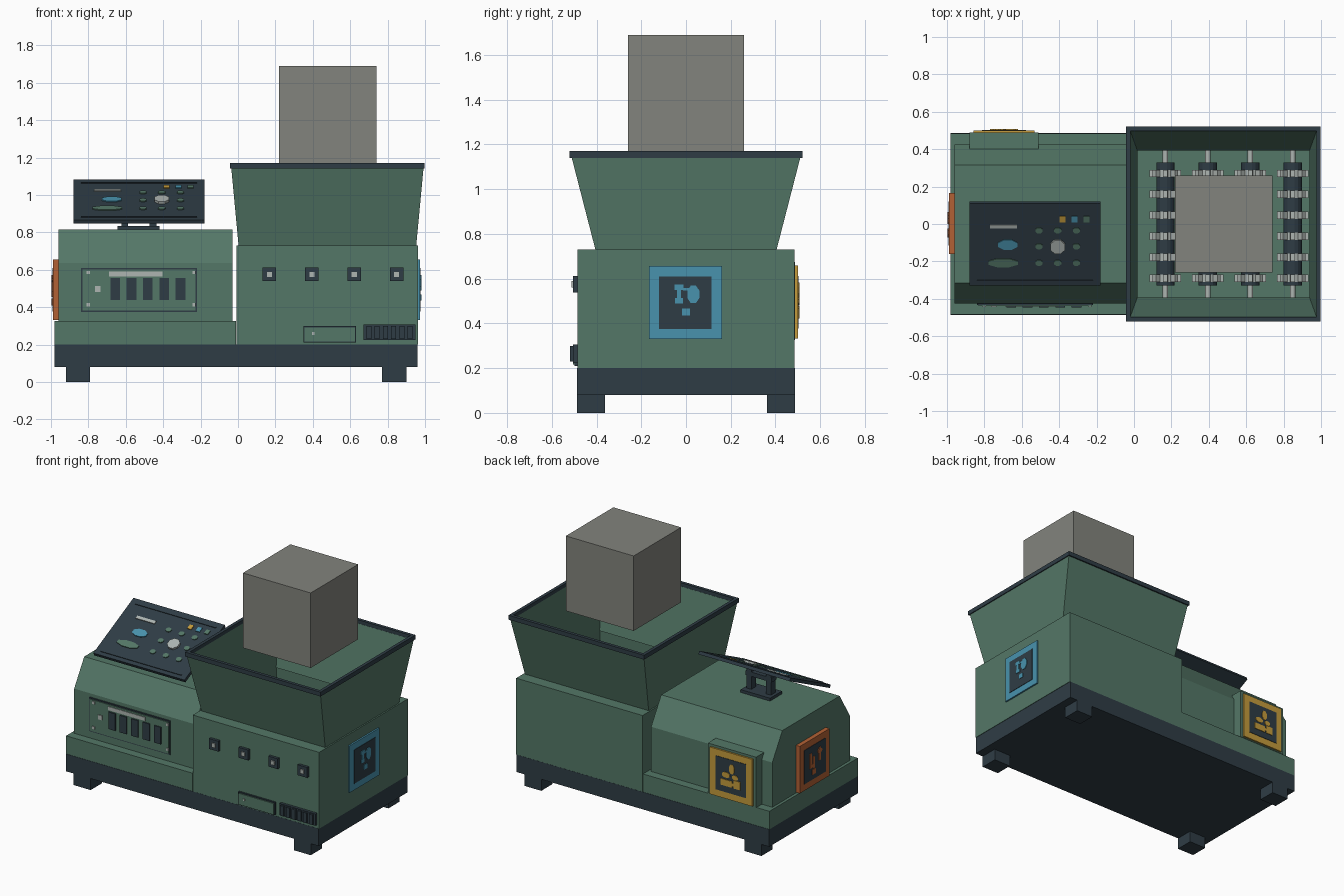
import bpy, bmesh, math
from mathutils import Matrix, Vector

if "Cube" in bpy.data.objects:
    bpy.data.objects.remove(bpy.data.objects["Cube"], do_unlink=True)


def material(name, r, g, b):
    m = bpy.data.materials.new(name)
    m.use_nodes = True
    m.diffuse_color = (r, g, b, 1)
    bsdf = next(n for n in m.node_tree.nodes if n.type == 'BSDF_PRINCIPLED')
    bsdf.inputs["Base Color"].default_value = (r, g, b, 1)
    bsdf.inputs["Roughness"].default_value = 0.7
    return m


GREEN = material("machine green", 0.088, 0.185, 0.135)
DARK = material("dark slate", 0.028, 0.046, 0.060)
STONE = material("stone grey", 0.225, 0.23, 0.205)
STEEL = material("light steel", 0.42, 0.46, 0.44)
BLUE = material("signal blue", 0.065, 0.29, 0.42)
YELLOW = material("signal yellow", 0.56, 0.33, 0.045)
ORANGE = material("signal orange", 0.45, 0.12, 0.035)


def finish(name, bm, mat, M=None):
    bmesh.ops.recalc_face_normals(bm, faces=bm.faces)
    if M is not None:
        bm.transform(M)
    me = bpy.data.meshes.new(name)
    bm.to_mesh(me)
    bm.free()
    me.materials.append(mat)
    ob = bpy.data.objects.new(name, me)
    bpy.context.collection.objects.link(ob)
    return ob


def box(name, x0, x1, y0, y1, z0, z1, mat, M=None):
    bm = bmesh.new()
    bmesh.ops.create_cube(bm, size=1)
    for v in bm.verts:
        v.co = Vector(((x0 + x1) / 2 + v.co.x * (x1 - x0),
                       (y0 + y1) / 2 + v.co.y * (y1 - y0),
                       (z0 + z1) / 2 + v.co.z * (z1 - z0)))
    return finish(name, bm, mat, M)


def prism(name, pts, w0, w1, mat, M):
    """Extrude a 2D outline (u, v) along w, then place it with M."""
    bm = bmesh.new()
    a = [bm.verts.new((u, v, w0)) for u, v in pts]
    b = [bm.verts.new((u, v, w1)) for u, v in pts]
    bm.faces.new(a)
    bm.faces.new(b)
    n = len(pts)
    for i in range(n):
        bm.faces.new((a[i], a[(i + 1) % n], b[(i + 1) % n], b[i]))
    return finish(name, bm, mat, M)


def loft(name, rings, mat, close=False):
    """Bridge rectangles (half x, half y, z) centred on the hopper axis."""
    bm = bmesh.new()
    loops = [[bm.verts.new((HX + sx * hx, sy * hy, z))
              for sx, sy in ((-1, -1), (1, -1), (1, 1), (-1, 1))] for hx, hy, z in rings]
    pairs = list(zip(loops, loops[1:])) + ([(loops[-1], loops[0])] if close else [])
    for a, b in pairs:
        for i in range(4):
            j = (i + 1) % 4
            bm.faces.new((a[i], a[j], b[j], b[i]))
    if not close:
        bm.faces.new(loops[0])
        bm.faces.new(loops[-1])
    return finish(name, bm, mat)


def disc(cx, cy, rx, ry, n=8):
    return [(cx + rx * math.cos(2 * math.pi * (i + .5) / n),
             cy + ry * math.sin(2 * math.pi * (i + .5) / n)) for i in range(n)]


def frame(origin, u, v):
    """Matrix with u to the right, v up and w outward."""
    u, v = Vector(u), Vector(v)
    w = u.cross(v)
    return Matrix.Translation(origin) @ Matrix((u, v, w)).transposed().to_4x4()


HX = 0.478  # hopper axis

# Base, feet and lower housing
box("base", -0.98, 0.96, -0.487, 0.487, 0.08, 0.20, DARK)
for x in (-0.855, 0.835):
    for y in (-0.425, 0.425):
        box("foot", x - 0.065, x + 0.065, y - 0.062, y + 0.062, 0, 0.08, DARK)
box("motor_plinth", -0.98, -0.01, -0.485, 0.485, 0.20, 0.325, GREEN)

# Motor hood with sloped shoulders
hood = [(-0.425, 0.325), (0.425, 0.325), (0.425, 0.635), (0.315, 0.815),
        (-0.315, 0.815), (-0.425, 0.635)]
prism("motor_hood", hood, -0.96, -0.03, GREEN, frame((0, 0, 0), (0, 1, 0), (0, 0, 1)))

# Cutting chamber, hopper and rim
loft("chamber_body", [(0.485, 0.486, 0.20), (0.485, 0.486, 0.73),
                      (0.462, 0.40, 0.73), (0.462, 0.40, 0.47)], GREEN)
loft("hopper", [(0.475, 0.405, 0.73), (0.514, 0.512, 1.145),
                (0.498, 0.497, 1.145), (0.460, 0.392, 0.73)], GREEN, True)
loft("hopper_rim", [(0.52, 0.52, 1.14), (0.52, 0.52, 1.17),
                    (0.498, 0.498, 1.17), (0.498, 0.498, 1.14)], DARK, True)
box("block", 0.22, 0.74, -0.26, 0.26, 1.17, 1.69, STONE)

# Shredder shafts, cutters and front bearing caps
gear = []
for i in range(8):
    for k, r in ((-.32, .055), (-.18, .085), (.18, .085), (.32, .055)):
        a = 2 * math.pi * (i + k) / 8
        gear.append((r * math.cos(a), r * math.sin(a)))
for x in (0.168, 0.395, 0.622, 0.848):
    M = frame((x, 0, 0.575), (1, 0, 0), (0, 0, 1))
    prism("shaft", disc(0, 0, .015, .015, 12), -0.40, 0.40, STEEL, M)
    prism("shaft_sleeve", disc(0, 0, .05, .05, 16), -0.33, 0.33, DARK, M)
    for i in range(6):
        w = 0.01 + (i - 2.5) * 0.112
        prism("cutter", gear, w - .02, w + .02, STEEL, M)
    box("bearing_cap", -.036, .036, -.036, .036, .48, .505, DARK, M)
    box("bearing_bolt", -.014, .014, -.014, .014, .505, .513, STEEL, M)

# Front drawer and vent
box("drawer_frame", 0.35, 0.632, -0.498, -0.48, 0.21, 0.298, DARK)
box("drawer", 0.356, 0.626, -0.505, -0.48, 0.216, 0.292, GREEN)
box("drawer_knob", 0.395, 0.409, -0.511, -0.50, 0.252, 0.266, STEEL)
box("vent", 0.672, 0.948, -0.505, -0.48, 0.224, 0.306, DARK)
for i in range(6):
    x = 0.70 + i * 0.044
    box("vent_slat", x - .013, x + .013, -0.518, -0.50, 0.23, 0.30, DARK)

# Switch plate on the hood
box("switch_plate_edge", -0.84, -0.22, -0.432, -0.42, 0.375, 0.61, DARK)
box("switch_plate", -0.832, -0.228, -0.438, -0.42, 0.383, 0.602, GREEN)
box("switch_label", -0.69, -0.405, -0.442, -0.43, 0.565, 0.59, STEEL)
box("plate_button", -0.765, -0.735, -0.444, -0.43, 0.482, 0.512, STEEL)
for i in range(5):
    x = -0.657 + i * 0.0875
    box("switch", x - .026, x + .026, -0.446, -0.43, 0.437, 0.555, DARK)
for x in (-0.80, -0.235):
    for z in (0.412, 0.585):
        box("plate_screw", x - .009, x + .009, -0.443, -0.43, z - .009, z + .009, STEEL)

# Console stand and tilted console
box("stand_foot", -0.645, -0.42, -0.13, 0.0, 0.813, 0.835, DARK)
for x in (-0.605, -0.455):
    box("stand_post", x - .018, x + .018, -0.09, -0.04, 0.83, 0.97, DARK)
box("stand_bracket", -0.63, -0.43, -0.09, -0.04, 0.925, 0.955, DARK)
t = math.radians(26)
P = frame((-0.53, -0.105, 0.965), (1, 0, 0), (0, math.cos(t), math.sin(t)))
box("console", -.35, .35, -.245, .245, -.012, .010, DARK, P)
for v in (-.215, .205):
    box("console_trim", -.31, .31, v - .004, v + .004, .01, .015, DARK, P)
F0, F1 = .009, .016
box("console_label", -.24, -.095, .098, .12, F0, F1, STEEL, P)
prism("console_display", disc(-.145, 0, .057, .031), F0, F1, BLUE, P)
prism("console_bar", disc(-.17, -.108, .085, .027), F0, F1, GREEN, P)
prism("console_dial", disc(.122, -.01, .043, .043), F0, F1 + .008, STEEL, P)
for i, m in enumerate((YELLOW, BLUE, GREEN)):
    x = .148 + i * .064
    box("status_light", x - .015, x + .015, .135, .169, F0, F1, m, P)
for x in (.022, .122, .222):
    for v in (.085, -.01, -.108):
        if (x, v) != (.122, -.01):
            prism("console_button", disc(x, v, .021, .018), F0, F1, GREEN, P)


# Square sign: coloured border, dark field, coloured symbol
def sign(name, M, mat, depth, shapes):
    h, k = .163, .117
    box(name + "_border", -h, h, -h, h, -.01, depth, mat, M)
    box(name + "_field", -k, k, -k, k, depth - .002, depth + .003, DARK, M)
    for u, v, a, b, n in shapes:
        prism(name + "_symbol", disc(u, v, a, b, n) if n > 4 else
              [(u - a, v - b), (u + a, v - b), (u + a, v + b), (u - a, v + b)],
              depth, depth + .007, mat, M)


sign("blue_sign", frame((0.96, -0.003, 0.493), (0, 1, 0), (0, 0, 1)), BLUE, .014,
     [(-.028, .068, .02, .012, 4), (-.028, .04, .009, .03, 4), (-.028, .008, .018, .012, 4),
      (.036, .037, .029, .043, 8), (.004, .06, .014, .006, 4), (.004, -.042, .018, .016, 4)])
sign("orange_sign", frame((-0.96, 0.003, 0.493), (0, -1, 0), (0, 0, 1)), ORANGE, .03,
     [(-.05, .02, .011, .05, 4), (-.015, .0, .011, .04, 4), (-.032, -.02, .025, .012, 4),
      (.05, .035, .011, .045, 4), (.05, .055, .026, .015, 8), (-.015, -.065, .018, .018, 4)])
box("sign_mount", -0.88, -0.51, 0.40, 0.488, 0.325, 0.675, GREEN)
sign("yellow_sign", frame((-0.695, 0.488, 0.495), (-1, 0, 0), (0, 0, 1)), YELLOW, .012,
     [(.01, .055, .022, .036, 8), (-.035, .005, .032, .02, 8), (.035, .002, .025, .018, 8),
      (-.03, -.05, .045, .022, 4), (.05, -.045, .026, .028, 4), (.01, -.05, .02, .01, 4)])
